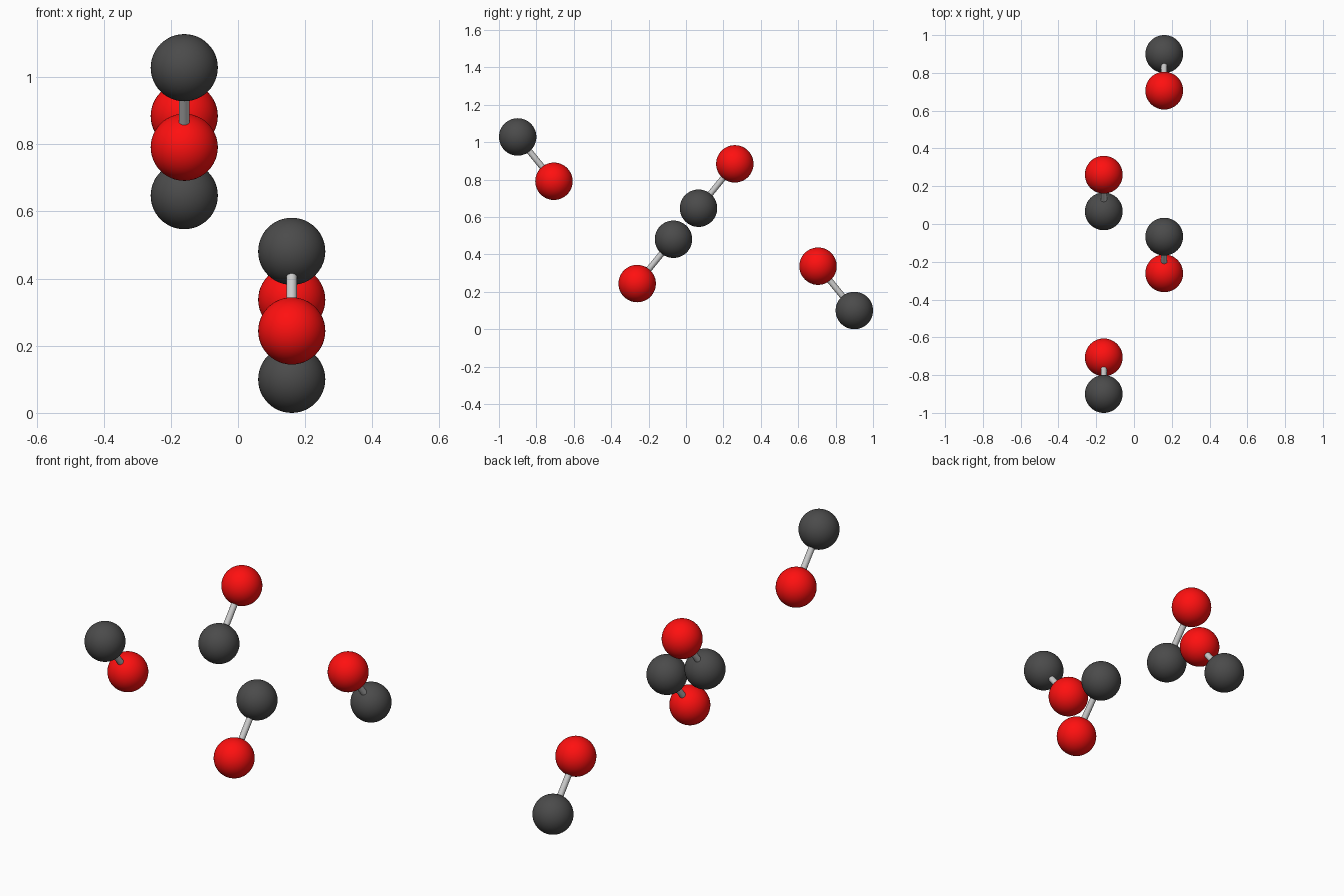
import bpy
from mathutils import Vector

if "Cube" in bpy.data.objects:
    bpy.data.objects.remove(bpy.data.objects["Cube"])

ATOM_R, BOND_R = 0.1, 0.016
X_OFF, Z_MID = 0.16, 0.564


def material(name, color):
    m = bpy.data.materials.new(name)
    m.diffuse_color = color
    m.use_nodes = True
    m.node_tree.nodes["Principled BSDF"].inputs["Base Color"].default_value = m.diffuse_color
    return m


carbon_mat = material("dark_grey", (0.07, 0.07, 0.07, 1))
oxygen_mat = material("red", (1.0, 0.005, 0.005, 1))


def finish(name, mat=None):
    ob = bpy.context.object
    ob.name = name
    bpy.ops.object.shade_smooth_by_angle()
    if mat:
        ob.data.materials.append(mat)


def atom(name, pos, mat):
    bpy.ops.mesh.primitive_uv_sphere_add(segments=48, ring_count=24, radius=ATOM_R, location=pos)
    finish(name, mat)


def bond(name, a, b):
    d = b - a
    bpy.ops.mesh.primitive_cylinder_add(vertices=24, radius=BOND_R, depth=d.length,
                                        location=(a + b) / 2,
                                        rotation=d.to_track_quat('Z', 'Y').to_euler())
    finish(name)


# Two molecules (carbon, oxygen), repeated by inversion through the centre
molecules = {
    "outer": ((-X_OFF, -0.9, 0.464), (-X_OFF, -0.706, 0.227)),
    "inner": ((-X_OFF, 0.067, 0.083), (-X_OFF, 0.261, 0.320)),
}
centre = Vector((0, 0, Z_MID))
for place, (c, o) in molecules.items():
    for side, s in (("left", 1), ("right", -1)):
        c_pos, o_pos = centre + s * Vector(c), centre + s * Vector(o)
        tag = f"{place}_{side}"
        atom(f"carbon_atom_{tag}", c_pos, carbon_mat)
        atom(f"oxygen_atom_{tag}", o_pos, oxygen_mat)
        bond(f"bond_{tag}", c_pos, o_pos)
